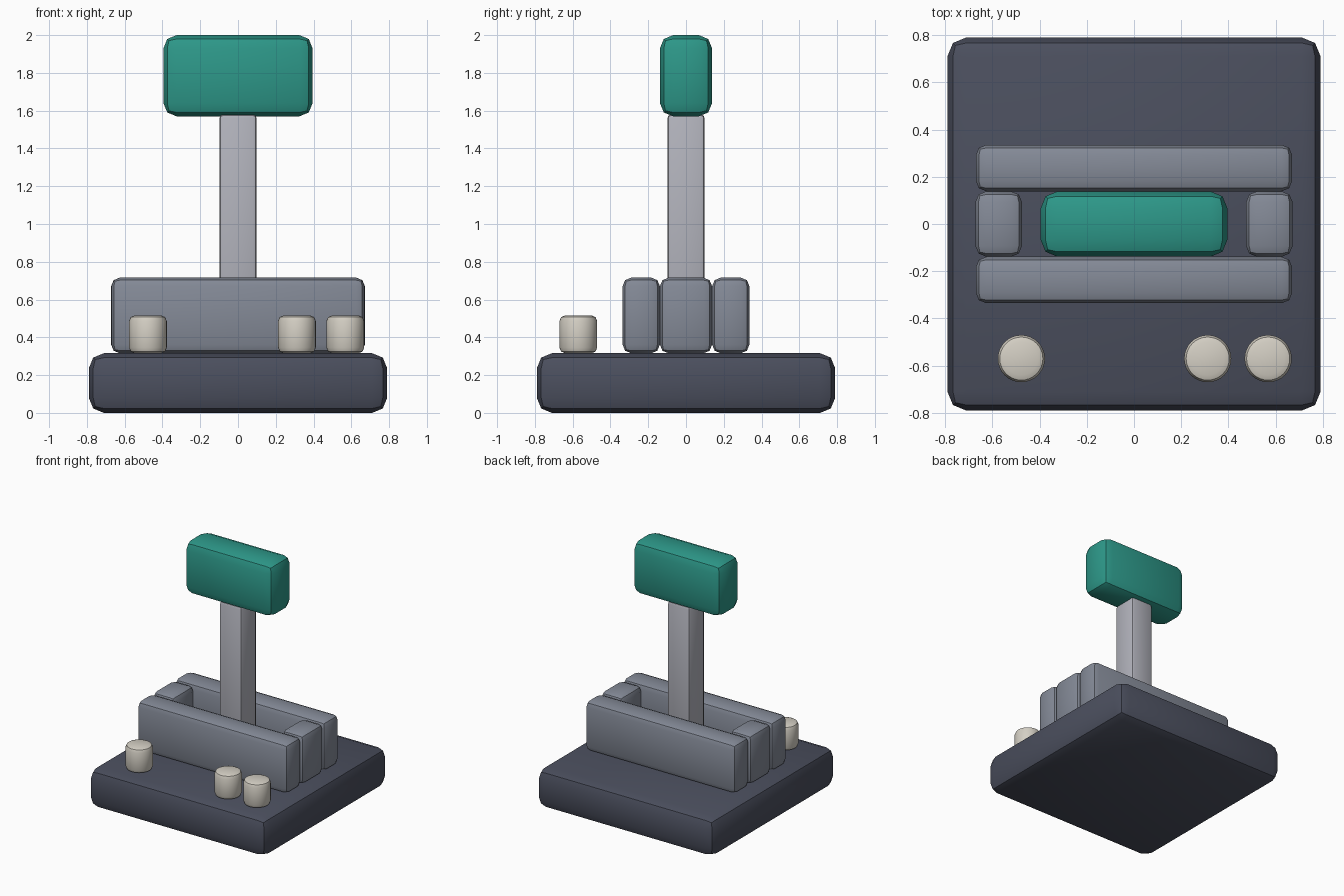
import bpy
import bmesh
import math

cube = bpy.data.objects.get("Cube")
if cube:
    bpy.data.objects.remove(cube, do_unlink=True)


def material(name, rgb):
    """Flat colour given as sRGB 0-255, stored as linear."""
    linear = [((c / 255 + 0.055) / 1.055) ** 2.4 for c in rgb]
    mat = bpy.data.materials.new(name)
    mat.use_nodes = True
    mat.diffuse_color = (*linear, 1)
    bsdf = next(n for n in mat.node_tree.nodes if n.type == 'BSDF_PRINCIPLED')
    bsdf.inputs["Base Color"].default_value = (*linear, 1)
    return mat


slate = material("dark slate", (75, 79, 94))
grey = material("mid grey", (132, 138, 151))
silver = material("light silver", (178, 179, 188))
teal = material("teal", (45, 152, 137))
cream = material("warm cream", (212, 207, 196))


def finish(name, bm, edges, bevel, mat, location):
    """Round the chosen edges, then make a smooth-shaded object."""
    bmesh.ops.bevel(bm, geom=edges, offset=bevel, segments=2, profile=0.5,
                    affect='EDGES', clamp_overlap=True)
    mesh = bpy.data.meshes.new(name)
    bm.to_mesh(mesh)
    bm.free()
    mesh.materials.append(mat)
    obj = bpy.data.objects.new(name, mesh)
    obj.location = location
    bpy.context.collection.objects.link(obj)
    bpy.ops.object.select_all(action='DESELECT')
    obj.select_set(True)
    bpy.context.view_layer.objects.active = obj
    bpy.ops.object.shade_smooth_by_angle(angle=math.radians(40))
    return obj


def block(name, center, size, bevel, mat):
    bm = bmesh.new()
    bmesh.ops.create_cube(bm, size=1)
    bmesh.ops.scale(bm, vec=size, verts=bm.verts)
    return finish(name, bm, bm.edges[:], bevel, mat, center)


def peg(name, center, radius, height, bevel, mat):
    bm = bmesh.new()
    bmesh.ops.create_cone(bm, cap_ends=True, segments=32, radius1=radius,
                          radius2=radius, depth=height)
    rims = [e for e in bm.edges if abs(e.verts[0].co.z - e.verts[1].co.z) < 1e-4]
    return finish(name, bm, rims, bevel, mat, center)


# Base slab
BASE_TOP = 0.316
block("base", (0, 0, BASE_TOP / 2), (1.58, 1.58, BASE_TOP), 0.08, slate)

# Frame of four blocks around the lever
FRAME_Z = BASE_TOP + 0.2
for label, side in (("front", -1), ("back", 1)):
    block(label + "_frame_wall", (0, side * 0.237, FRAME_Z),
          (1.34, 0.197, 0.4), 0.045, grey)
for label, side in (("right", -1), ("left", 1)):
    block(label + "_frame_block", (side * 0.573, 0, FRAME_Z),
          (0.197, 0.276, 0.4), 0.045, grey)

# Lever shaft and its grip
block("lever_shaft", (0, 0, 0.948), (0.197, 0.197, 1.264), 0.02, silver)
block("lever_grip", (0, 0, 1.785), (0.79, 0.276, 0.43), 0.07, teal)

# Buttons on the front of the base
for label, x in (("right", -0.477), ("middle", 0.312), ("left", 0.568)):
    peg(label + "_button", (x, -0.57, BASE_TOP + 0.1), 0.1, 0.2, 0.03, cream)
